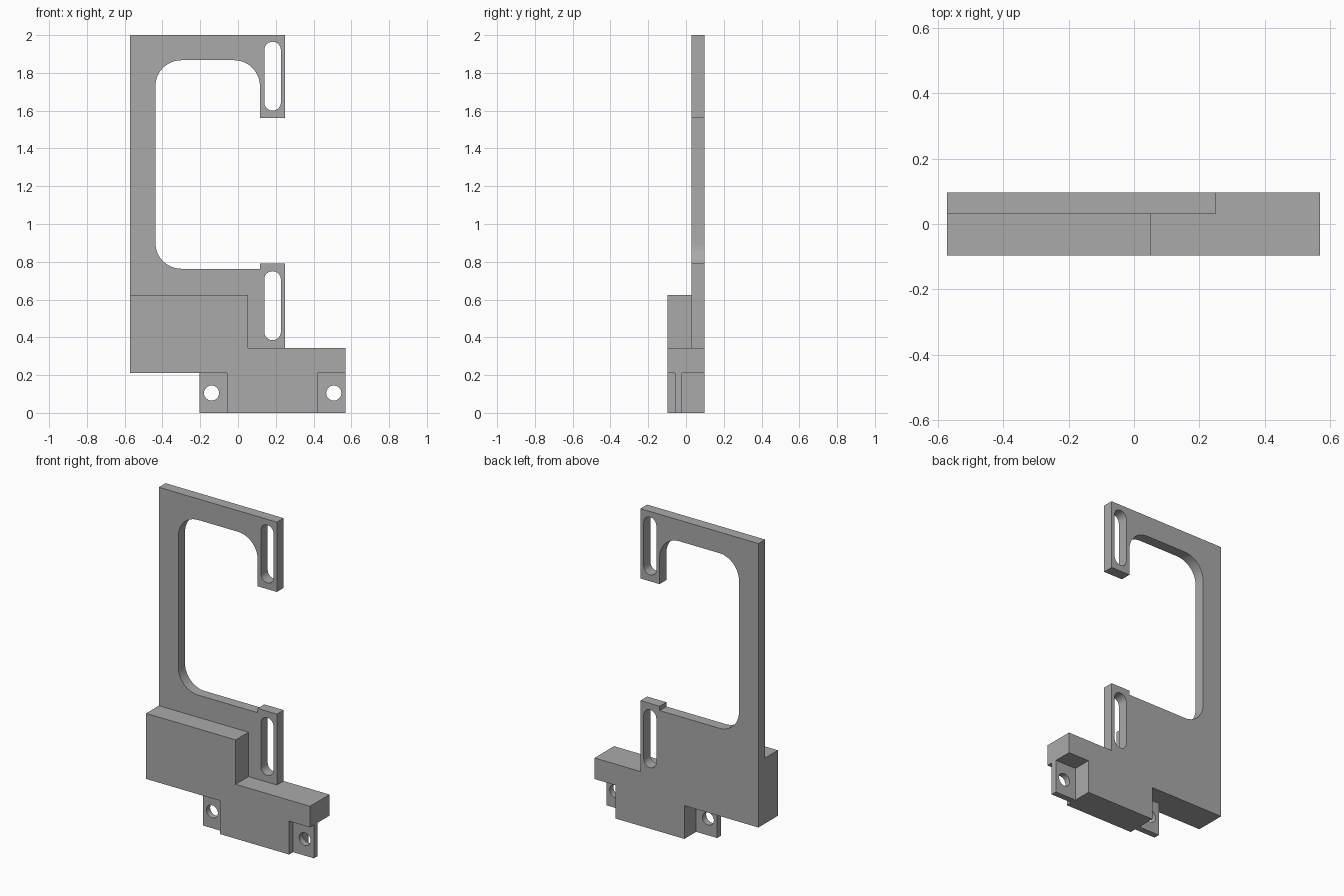
import bpy, bmesh, math

if "Cube" in bpy.data.objects:
    bpy.data.objects.remove(bpy.data.objects["Cube"])

grey = bpy.data.materials.new("plain grey")
grey.diffuse_color = (0.4, 0.4, 0.4, 1)
grey.use_nodes = True
grey.node_tree.nodes["Principled BSDF"].inputs["Base Color"].default_value = grey.diffuse_color


def arc(cx, cz, r, a0, a1, n=12):
    """Points on an arc in the xz plane, angles in degrees."""
    return [(cx + r * math.cos(math.radians(a0 + (a1 - a0) * i / n)),
             cz + r * math.sin(math.radians(a0 + (a1 - a0) * i / n))) for i in range(n + 1)]


def slot(cx, z0, z1, r):
    """Upright slot with round ends."""
    return arc(cx, z1 - r, r, 0, 180) + arc(cx, z0 + r, r, 180, 360)


def hole(cx, cz, r):
    return arc(cx, cz, r, 0, 360, 32)[:-1]


def extrude_profile(name, loops, y0, y1):
    """Fill an outline (first loop) with holes (other loops), then extrude it along y."""
    bm = bmesh.new()
    edges = []
    for loop in loops:
        vs = [bm.verts.new((x, y0, z)) for x, z in loop]
        edges += [bm.edges.new((vs[i - 1], vs[i])) for i in range(len(vs))]
    bmesh.ops.triangle_fill(bm, edges=edges, use_beauty=True, normal=(0, -1, 0))
    ext = bmesh.ops.extrude_face_region(bm, geom=bm.faces[:], use_keep_orig=True)
    moved = [v for v in ext["geom"] if isinstance(v, bmesh.types.BMVert)]
    bmesh.ops.translate(bm, vec=(0, y1 - y0, 0), verts=moved)
    bmesh.ops.recalc_face_normals(bm, faces=bm.faces[:])
    me = bpy.data.meshes.new(name)
    bm.to_mesh(me)
    bm.free()
    me.materials.append(grey)
    ob = bpy.data.objects.new(name, me)
    bpy.context.collection.objects.link(ob)
    bpy.ops.object.select_all(action='DESELECT')
    ob.select_set(True)
    bpy.context.view_layer.objects.active = ob
    bpy.ops.object.shade_smooth_by_angle(angle=math.radians(30))
    return ob


FRONT, STEP, BACK = -0.097, 0.03, 0.097
LEFT, RIGHT = -0.573, 0.57
R = 0.137                                   # corner radius of the big opening

# Stepped foot outline shared by the plate and the front block
foot = [(LEFT, 0.21), (-0.057, 0.21), (-0.057, 0), (0.424, 0),
        (0.424, 0.21), (RIGHT, 0.21), (RIGHT, 0.343)]

# C-shaped back plate with two slotted arms
opening = ([(0.25, 0.343), (0.25, 0.79), (0.116, 0.79), (0.116, 0.763)]
           + arc(-0.437 + R, 0.763 + R, R, 270, 180)
           + arc(-0.437 + R, 1.867 - R, R, 180, 90)
           + arc(0.116 - R, 1.867 - R, R, 90, 0)
           + [(0.116, 1.56), (0.25, 1.56), (0.25, 2.0), (LEFT, 2.0)])
slots = [slot(0.183, z, z + 0.365, 0.044) for z in (0.385, 1.6)]
extrude_profile("back_plate", [foot + opening] + slots, STEP, BACK)

# Thick front block with a step down to the right
extrude_profile("front_block",
                [foot + [(0.052, 0.343), (0.052, 0.623), (LEFT, 0.623)]], FRONT, STEP)

# Thin mounting tabs with screw holes on both sides of the foot
for name, x0, x1, cx in (("left_tab", -0.203, -0.057, -0.14),
                         ("right_tab", 0.424, RIGHT, 0.507)):
    outline = [(x0, 0), (x1, 0), (x1, 0.21), (x0, 0.21)]
    extrude_profile(name, [outline, hole(cx, 0.105, 0.04)], -0.058, -0.02)
